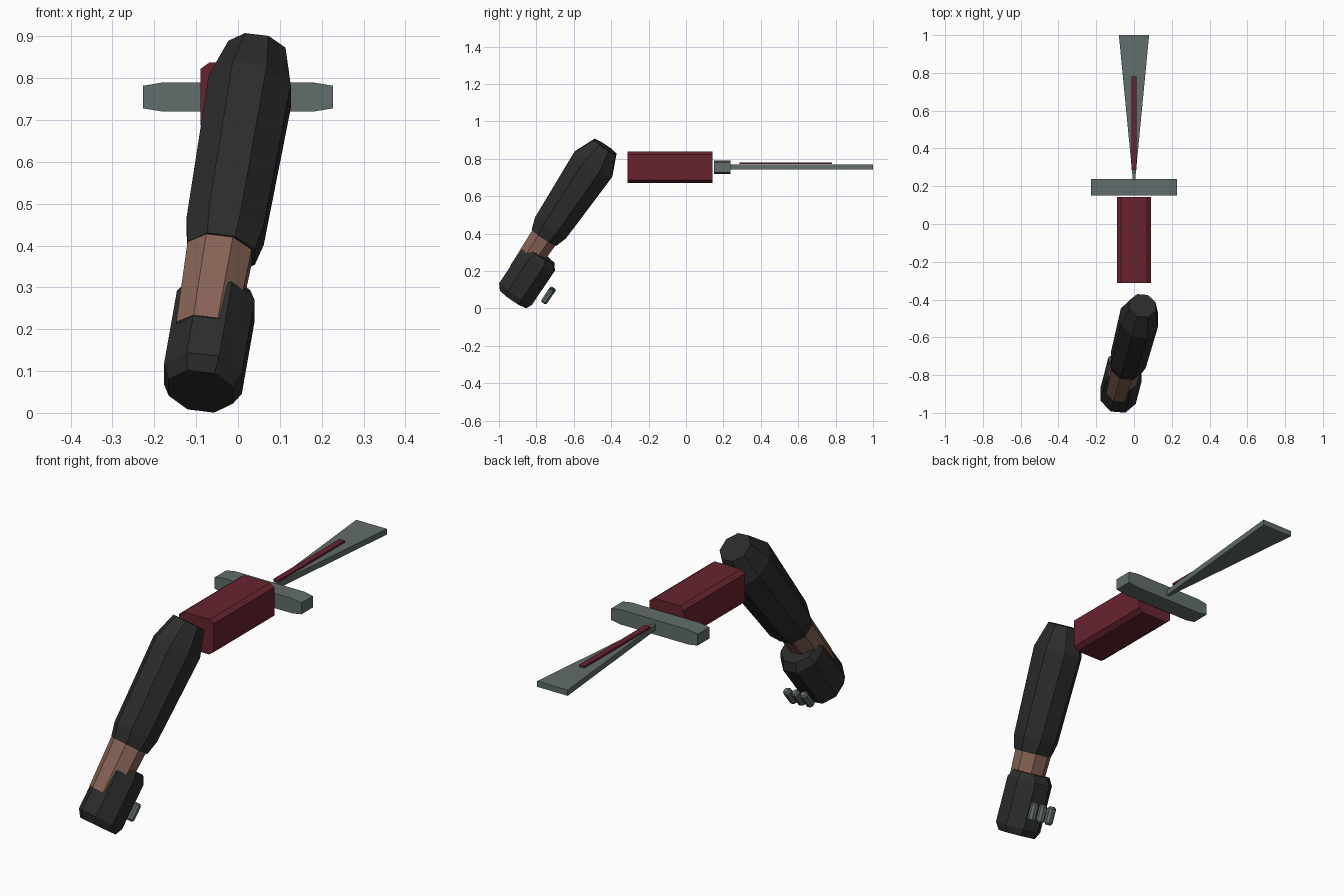
import bpy, bmesh, math
from mathutils import Vector

if "Cube" in bpy.data.objects:
    bpy.data.objects.remove(bpy.data.objects["Cube"])


def material(name, rgb):
    m = bpy.data.materials.new(name)
    m.diffuse_color = (*rgb, 1)
    m.use_nodes = True
    m.node_tree.nodes["Principled BSDF"].inputs["Base Color"].default_value = m.diffuse_color
    return m


BLACK = material("black cloth", (0.025, 0.025, 0.025))
SKIN = material("brown skin", (0.24, 0.125, 0.09))
RED = material("dark red", (0.135, 0.017, 0.028))
STEEL = material("grey steel", (0.12, 0.155, 0.147))


def loft(name, rings, mat):
    """Skin a list of equal-length point rings and cap both ends."""
    bm = bmesh.new()
    loops = [[bm.verts.new(p) for p in ring] for ring in rings]
    n = len(loops[0])
    for a, b in zip(loops, loops[1:]):
        for i in range(n):
            j = (i + 1) % n
            bm.faces.new((a[i], a[j], b[j], b[i]))
    bm.faces.new(loops[0][::-1])
    bm.faces.new(loops[-1])
    bmesh.ops.recalc_face_normals(bm, faces=bm.faces)
    me = bpy.data.meshes.new(name)
    bm.to_mesh(me)
    bm.free()
    me.materials.append(mat)
    ob = bpy.data.objects.new(name, me)
    bpy.context.collection.objects.link(ob)
    return ob


# Tilted arm frame: AXIS runs up the arm, BACK points to its rear side
ORIGIN = Vector((-0.04, -0.757, 0.382))
AXIS = Vector((0.145, 0.552, 0.821)).normalized()
SIDE = Vector((0, 0.83, -0.56)).cross(AXIS).normalized()
BACK = AXIS.cross(SIDE)


def limb(name, sections, mat):
    """Eight-sided limb; section = (distance on axis, half width, half depth, side, back)."""
    k = 1 / math.cos(math.pi / 8)
    rings = []
    for s, w, d, ox, oy in sections:
        ring = []
        for i in range(8):
            a = math.pi / 8 + i * math.pi / 4
            ring.append(ORIGIN + AXIS * s + SIDE * (ox + w * k * math.cos(a))
                        + BACK * (oy + d * k * math.sin(a)))
        rings.append(ring)
    return loft(name, rings, mat)


# Arm
limb("sleeve", [(0, 0.081, 0.079, 0, 0), (0.065, 0.093, 0.1, 0, 0),
                (0.47, 0.099, 0.121, 0, 0), (0.588, 0.069, 0.071, 0, 0)], BLACK)
limb("wrist", [(0.02, 0.078, 0.075, -0.004, 0), (-0.23, 0.071, 0.066, -0.004, 0)], SKIN)
limb("glove", [(-0.37, 0.078, 0.084, 0.005, 0.047), (-0.337, 0.094, 0.105, 0.005, 0.042),
               (-0.124, 0.094, 0.105, 0.005, 0.042), (-0.089, 0.078, 0.078, 0.005, 0.042)], BLACK)

# Row of studs behind the glove
for i in (-1, 0, 1):
    limb(f"knuckle_stud_{i + 2}",
         [(-0.25 + t, r, r, i * 0.047, 0.192)
          for t, r in ((-0.042, 0.011), (-0.033, 0.018), (0.033, 0.018), (0.042, 0.011))], STEEL)


def extrude_y(name, profile, y0, y1, mat):
    return loft(name, [[(x, y, z) for x, z in profile] for y in (y0, y1)], mat)


def chamfered(w, h, cx, cz, zc):
    """Rectangle outline of half size w, h with cut corners."""
    return [(sx * x, zc + sz * z) for sx, sz, pts in (
        (1, 1, ((w, h - cz), (w - cx, h))), (-1, 1, ((w - cx, h), (w, h - cz))),
        (-1, -1, ((w, h - cz), (w - cx, h))), (1, -1, ((w - cx, h), (w, h - cz))))
        for x, z in pts]


# Grip and crossguard
extrude_y("grip", chamfered(0.09, 0.083, 0.022, 0.016, 0.755), -0.312, 0.143, RED)
extrude_y("crossguard", chamfered(0.227, 0.035, 0.048, 0.008, 0.755), 0.15, 0.237, STEEL)


def bar(name, w0, w1, y0, y1, z0, z1, mat):
    rings = [[(-w0, y0, z), (w0, y0, z), (w1, y1, z), (-w1, y1, z)] for z in (z0, z1)]
    return loft(name, rings, mat)


# Flared blade with a red inlay on top
bar("blade", 0.006, 0.08, 0.232, 1.0, 0.742, 0.769, STEEL)
bar("blade_inlay", 0.014, 0.014, 0.285, 0.78, 0.771, 0.78, RED)
